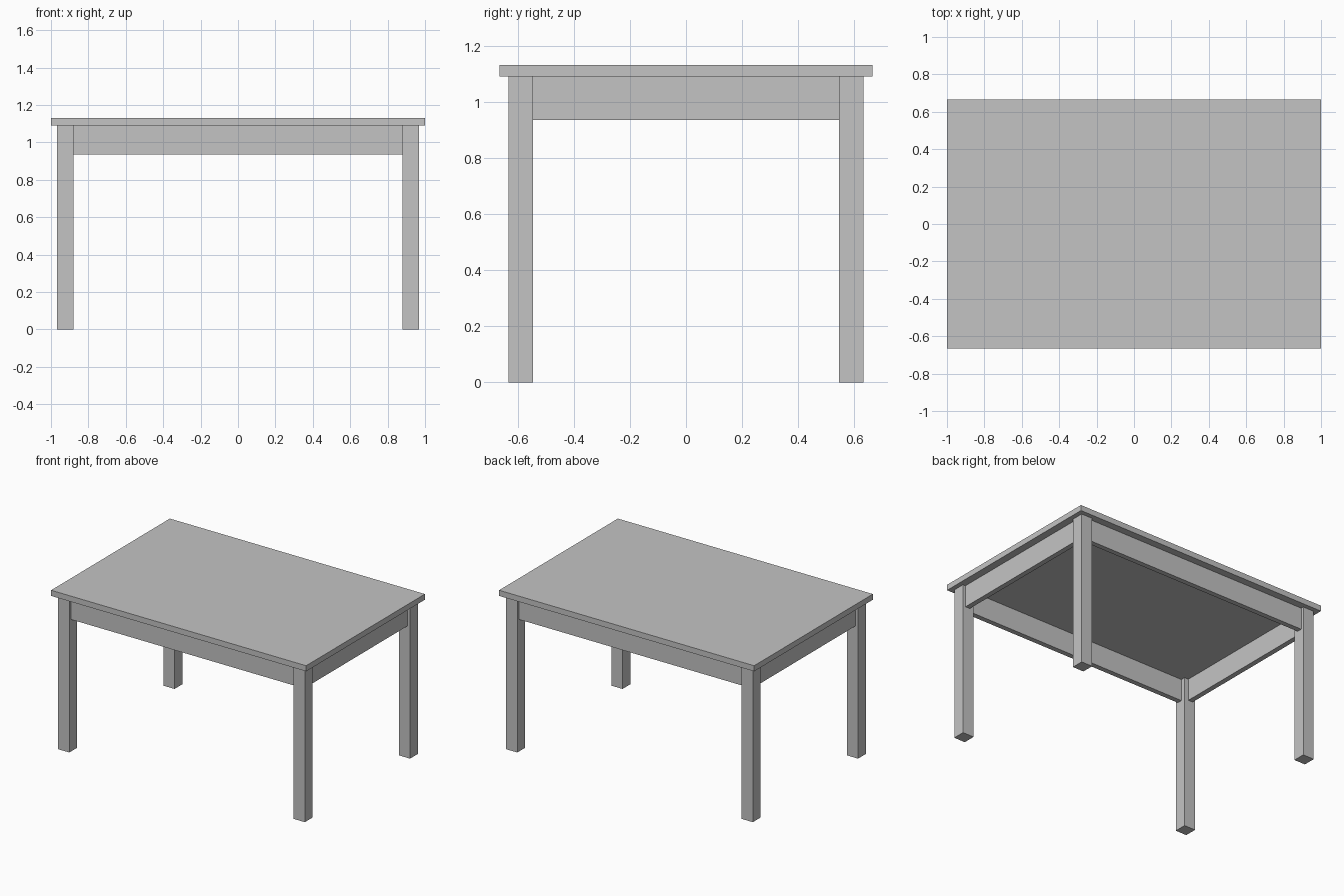
import bpy

cube = bpy.data.objects.get("Cube")
if cube:
    bpy.data.objects.remove(cube, do_unlink=True)

# Overall sizes
TOP_X, TOP_Y = 1.0, 0.665            # half extents of the table top
TOP_Z, UNDER_Z, APRON_Z = 1.13, 1.09, 0.935
LEG_X, LEG_Y = 0.967, 0.633          # outer faces of the legs
LEG = 0.087                          # leg thickness
RECESS, APRON = 0.02, 0.036          # apron setback and thickness

grey = bpy.data.materials.new("plain_grey")
grey.use_nodes = True
colour = (0.55, 0.55, 0.55, 1)
grey.diffuse_color = colour
grey.node_tree.nodes["Principled BSDF"].inputs["Base Color"].default_value = colour


def box(name, centre, size):
    bpy.ops.mesh.primitive_cube_add(size=1, location=centre)
    ob = bpy.context.object
    ob.name = name
    ob.scale = size
    bpy.ops.object.transform_apply(location=False, rotation=False, scale=True)
    ob.data.materials.append(grey)
    return ob


# Table top
box("table_top", (0, 0, (TOP_Z + UNDER_Z) / 2),
    (TOP_X * 2, TOP_Y * 2, TOP_Z - UNDER_Z))

# Four square legs
for end, sy in (("front", -1), ("back", 1)):
    for side, sx in (("right", -1), ("left", 1)):
        box(f"{end}_{side}_leg",
            (sx * (LEG_X - LEG / 2), sy * (LEG_Y - LEG / 2), UNDER_Z / 2),
            (LEG, LEG, UNDER_Z))

# Aprons between the legs, set back from the outer leg faces
mid_z, height = (UNDER_Z + APRON_Z) / 2, UNDER_Z - APRON_Z
inset = RECESS + APRON / 2
for name, s in (("front_apron", -1), ("back_apron", 1)):
    box(name, (0, s * (LEG_Y - inset), mid_z),
        ((LEG_X - LEG) * 2, APRON, height))
for name, s in (("right_apron", -1), ("left_apron", 1)):
    box(name, (s * (LEG_X - inset), 0, mid_z),
        (APRON, (LEG_Y - LEG) * 2, height))
